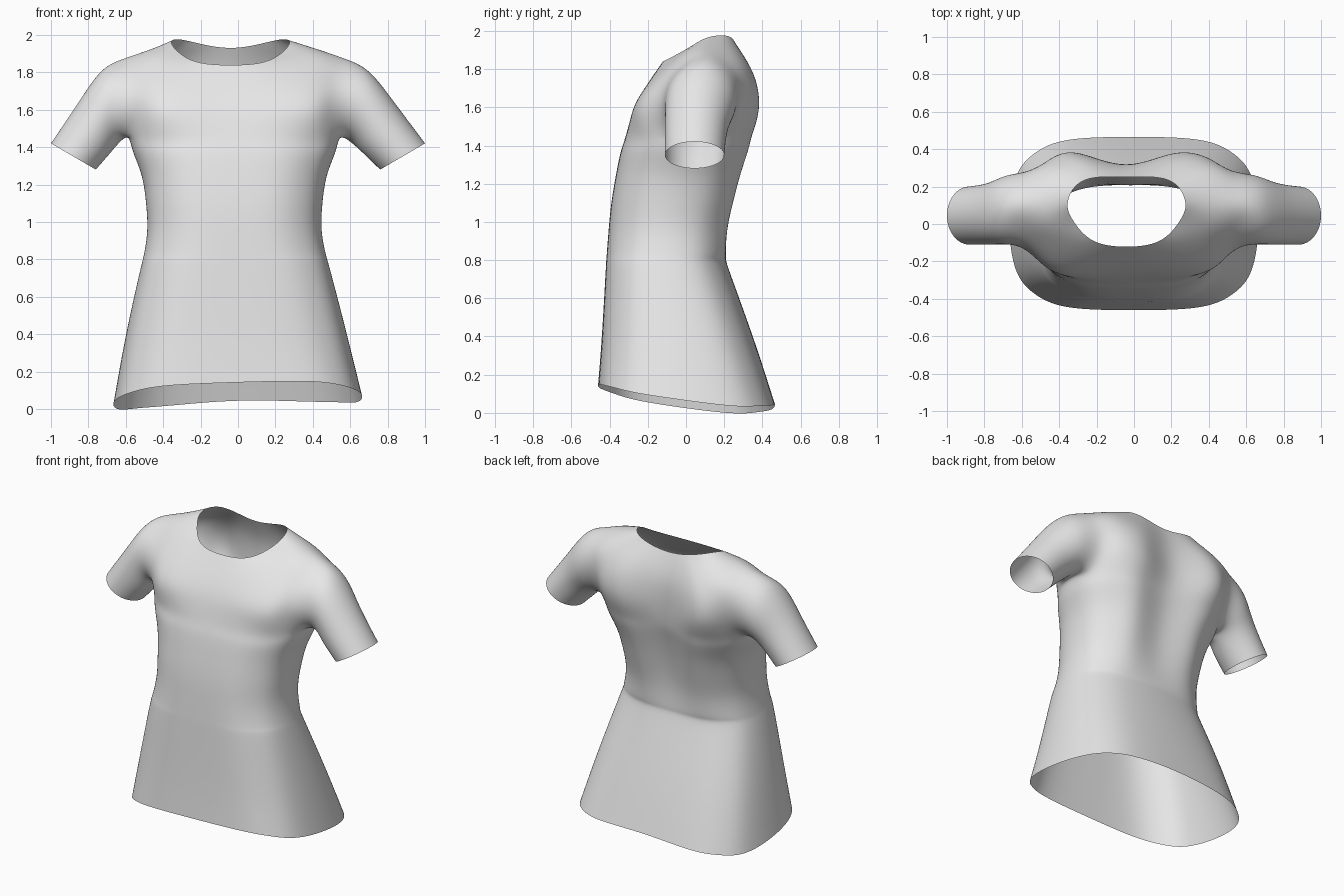
import bpy, bmesh, math
from mathutils import Vector

if "Cube" in bpy.data.objects:
    bpy.data.objects.remove(bpy.data.objects["Cube"])

fabric = bpy.data.materials.new("light_grey_fabric")
fabric.diffuse_color = (0.8, 0.8, 0.8, 1)
fabric.use_nodes = True
fabric.node_tree.nodes["Principled BSDF"].inputs["Base Color"].default_value = fabric.diffuse_color

bm = bmesh.new()


def vert(x, y, z):
    return bm.verts.new((x, y, z))


def bridge(a, b):
    """Join two closed loops of equal length with quads."""
    for i in range(len(a)):
        j = (i + 1) % len(a)
        bm.faces.new((a[i], a[j], b[j], b[i]))


# Body from hem to armpit: height, half width, front y, back y, squareness, spine groove
BODY = [
    (0.05, 0.665, -0.470, 0.475, 3.0, 0.010),
    (0.40, 0.590, -0.450, 0.350, 2.8, 0.000),
    (0.74, 0.508, -0.430, 0.228, 2.6, 0.000),
    (0.82, 0.488, -0.425, 0.220, 2.5, 0.010),
    (0.95, 0.466, -0.415, 0.235, 2.4, 0.030),
    (1.10, 0.472, -0.400, 0.270, 2.4, 0.050),
    (1.25, 0.495, -0.375, 0.310, 2.4, 0.060),
    (1.37, 0.540, -0.350, 0.350, 2.4, 0.070),
    (1.45, 0.565, -0.325, 0.370, 2.4, 0.070),
]


def power(v, n):
    return math.copysign(abs(v) ** (2 / n), v) if abs(v) > 1e-6 else 0.0


def body_ring(level, z, w, front, back, n, groove):
    ring = []
    for i in range(16):
        a = math.tau * i / 16
        x = w * power(math.cos(a), n)
        y = (front + back) / 2 + (back - front) / 2 * power(math.sin(a), n)
        if i == 4:
            y -= groove
        if i == 12:
            y += 0.01
        h = z
        if level == 0:  # wavy hem, raised at the front
            h = 0.045 + 0.03 * x + 0.1 * max(0, -y / 0.47) ** 1.5
            h -= 0.03 * abs(x / 0.66) * min(max(y / 0.25, 0), 1)
        ring.append(vert(x - 0.02 * min(z, 1), y, h))
    return ring


rings = [body_ring(i, *r) for i, r in enumerate(BODY)]
for lower, upper in zip(rings, rings[1:]):
    bridge(lower, upper)

# Yoke strips over the shoulder, front to back; points run from armhole to centre
YOKE = [
    [(.52, -.17, 1.58), (.42, -.25, 1.58), (.25, -.28, 1.58), (0, -.275, 1.58)],
    [(.54, -.13, 1.69), (.42, -.19, 1.70), (.25, -.215, 1.70), (0, -.215, 1.70)],
    [(.56, -.07, 1.77), (.43, -.09, 1.81), (.18, -.09, 1.855), (0, -.12, 1.84)],
    [(.585, .01, 1.835), (.45, .00, 1.885), (.285, .02, 1.915)],
    [(.60, .10, 1.87), (.45, .10, 1.92), (.315, .11, 1.965)],
    [(.585, .19, 1.84), (.44, .20, 1.905), (.265, .21, 1.975)],
    [(.56, .255, 1.78), (.42, .295, 1.84), (.15, .25, 1.95), (0, .25, 1.93)],
    [(.54, .285, 1.69), (.42, .34, 1.72), (.25, .36, 1.76), (0, .305, 1.76)],
    [(.52, .265, 1.57), (.42, .345, 1.58), (.25, .38, 1.58), (0, .31, 1.58)],
]
top = rings[-1]
grid = [{k: top[12 + k] for k in range(-3, 4)}]
for row in YOKE:
    strip = {}
    for c, (x, y, z) in enumerate(row):
        k = 3 - c
        shift = -0.02 if k > 1 else -0.04
        for s in ((1, -1) if k else (1,)):
            strip[s * k] = vert(s * x + shift, y, z)
    grid.append(strip)
grid.append({k: top[4 - k] for k in range(-3, 4)})

for a, b in zip(grid, grid[1:]):
    for k in range(-3, 3):
        if all(q in r for r in (a, b) for q in (k, k + 1)):  # gap leaves the neck hole
            bm.faces.new((a[k], a[k + 1], b[k + 1], b[k]))

# Sleeves: lower point (x, z), upper point (x, z), centre y, half depth
SLEEVE = [
    (.605, 1.435, .72, 1.80, .075, .185),
    (.67, 1.375, .85, 1.63, .055, .165),
    (.76, 1.28, 1.0, 1.42, .045, .155),
]
for s in (1, -1):
    loop = [top[0 if s > 0 else 8]] + [g[3 * s] for g in grid]
    for step, (x0, z0, x1, z1, cy, depth) in enumerate(SLEEVE):
        ring = []
        for i in range(12):
            a = math.tau * i / 12
            t = (1 - math.cos(a)) / 2
            ring.append(vert(s * (x0 + (x1 - x0) * t) - 0.008 * (2 - step),
                             cy - depth * math.sin(a), z0 + (z1 - z0) * t))
        bridge(loop, ring)
        loop = ring

bmesh.ops.recalc_face_normals(bm, faces=bm.faces)
mesh = bpy.data.meshes.new("shirt")
bm.to_mesh(mesh)
bm.free()
mesh.materials.append(fabric)
mesh.polygons.foreach_set("use_smooth", [True] * len(mesh.polygons))
shirt = bpy.data.objects.new("shirt", mesh)
bpy.context.collection.objects.link(shirt)

# Smooth cloth surface
sub = shirt.modifiers.new("smooth_cloth", 'SUBSURF')
sub.levels = sub.render_levels = 3

# Push the cage out so the smoothed surface passes through the design points
target = [v.co.copy() for v in mesh.vertices]
for _ in range(3):
    bpy.context.view_layer.update()
    smooth = shirt.evaluated_get(bpy.context.evaluated_depsgraph_get()).data
    offsets = [t - Vector(smooth.vertices[i].co) for i, t in enumerate(target)]
    for v, d in zip(mesh.vertices, offsets):
        v.co += d * 0.9
    mesh.update()
    shirt.update_tag()
